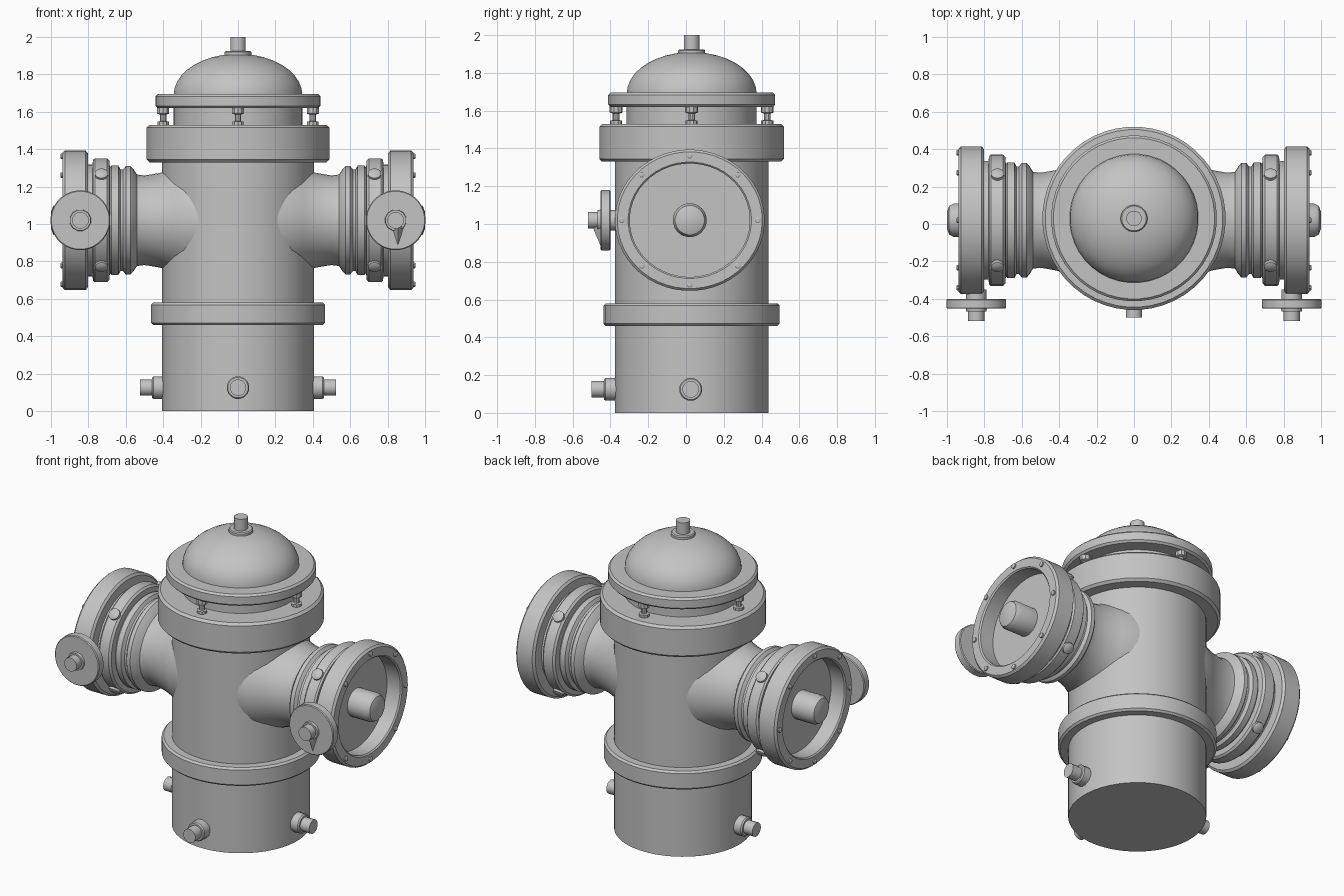
import bpy, bmesh, math
from mathutils import Matrix, Vector

cube = bpy.data.objects.get("Cube")
if cube:
    bpy.data.objects.remove(cube, do_unlink=True)

grey = bpy.data.materials.new("light_grey_metal")
grey.use_nodes = True
COLOUR = (0.55, 0.55, 0.55, 1)
grey.diffuse_color = COLOUR
grey.node_tree.nodes["Principled BSDF"].inputs["Base Color"].default_value = COLOUR

CY = 0.03      # y of the barrel axis
NY, NZ = 0.02, 1.02  # nozzle axis


def finish(name, bm):
    bmesh.ops.remove_doubles(bm, verts=bm.verts, dist=1e-5)
    bmesh.ops.recalc_face_normals(bm, faces=bm.faces)
    me = bpy.data.meshes.new(name)
    bm.to_mesh(me)
    bm.free()
    me.materials.append(grey)
    me.shade_smooth()
    me.set_sharp_from_angle(angle=math.radians(32))
    obj = bpy.data.objects.new(name, me)
    bpy.context.collection.objects.link(obj)
    return obj


def lathe(name, profile, loc, axis=(0, 0, 1), seg=48, stretch_y=1.0):
    """Turn (radius, height) points around an axis through loc, closing both ends."""
    bm = bmesh.new()
    points = [(0, profile[0][1])] + profile + [(0, profile[-1][1])]
    turn = Vector((0, 0, 1)).rotation_difference(Vector(axis)).to_matrix().to_4x4()
    place = Matrix.Translation(loc) @ Matrix.Diagonal((1, stretch_y, 1, 1)) @ turn
    rings = []
    for r, h in points:
        ring = []
        for i in range(seg):
            a = math.tau * (i + 0.5) / seg
            ring.append(bm.verts.new(place @ Vector((r * math.cos(a), r * math.sin(a), h))))
        rings.append(ring)
    for low, high in zip(rings, rings[1:]):
        for i in range(seg):
            j = (i + 1) % seg
            bm.faces.new((low[i], low[j], high[j], high[i]))
    return finish(name, bm)


def band(r, low, high, b=0.012):
    """Profile of a disc with softened rims."""
    return [(r - b, low), (r, low + b), (r, high - b), (r - b, high)]


# Barrel and its collars
centre = (0, CY, 0)
lathe("barrel", [(0.407, 0), (0.407, 1.4)], centre)
lathe("lower_collar", band(0.467, 0.46, 0.58), centre)
lathe("upper_collar", band(0.49, 1.33, 1.53, 0.015), centre)
lathe("bonnet_neck", [(0.345, 1.45), (0.345, 1.65)], centre)
lathe("bonnet_flange", band(0.443, 1.62, 1.695), centre)

# Domed bonnet with its top nut
dome = [(0.345, 1.66)]
for k in range(10):
    a = math.radians(k * 9.5)
    dome.append((0.345 * math.cos(a), 1.69 + 0.22 * math.sin(a)))
lathe("bonnet_dome", dome, centre, seg=40)
lathe("top_washer", band(0.072, 1.89, 1.925, 0.006), centre, seg=24)
lathe("top_nut", [(0.042, 1.9), (0.042, 2.0)], centre, seg=12)

# Bolts under the bonnet flange
for k in range(4):
    a = k * math.pi / 2
    lathe("bonnet_bolt", [(0.032, 1.515), (0.032, 1.547), (0.018, 1.55), (0.018, 1.585),
                          (0.034, 1.59), (0.034, 1.63)],
          (0.4 * math.cos(a), CY + 0.4 * math.sin(a), 0), seg=10)

# Drain plugs near the base: front and both sides
for side in [(0, -1, 0), (1, 0, 0), (-1, 0, 0)]:
    lathe("drain_plug", [(0.061, 0.38), (0.061, 0.452), (0.055, 0.46),
                         (0.044, 0.46), (0.044, 0.525)],
          (0, 0.025, 0.125), side, seg=16)

# Side nozzles, one per side
nozzle = [(0.32, 0.2), (0.305, 0.29), (0.275, 0.35), (0.253, 0.42), (0.24, 0.5),
          (0.245, 0.54), (0.275, 0.56), (0.29, 0.575), (0.29, 0.6), (0.272, 0.615),
          (0.272, 0.628), (0.293, 0.64), (0.293, 0.675), (0.285, 0.685),
          (0.32, 0.688), (0.332, 0.7), (0.332, 0.765), (0.325, 0.775),
          (0.3, 0.778), (0.3, 0.803), (0.36, 0.803), (0.374, 0.815),
          (0.374, 0.925), (0.362, 0.938), (0.308, 0.938), (0.3, 0.93), (0.3, 0.835)]
for s in (1, -1):
    side = "left" if s > 0 else "right"
    axis = (s, 0, 0)
    hub = (0, NY, NZ)
    lathe(side + "_nozzle", nozzle, hub, axis, stretch_y=1.06)
    lathe(side + "_cap_knob", [(0.09, 0.82), (0.09, 0.965), (0.078, 0.988), (0.045, 1.0)],
          hub, axis, seg=20)

    # Studs on the cap rim
    for k in range(8):
        a = k * math.pi / 4
        lathe(side + "_rim_stud", [(0.016, 0.92), (0.016, 0.946), (0.01, 0.95)],
              (0, NY + 0.36 * math.cos(a), NZ + 0.342 * math.sin(a)), axis, seg=8)

    # Radial bolts round the coupling ring
    for k in range(4):
        a = math.pi / 4 + k * math.pi / 2
        out = (0, math.cos(a), math.sin(a))
        lathe(side + "_coupling_bolt", [(0.036, 0.3), (0.036, 0.355), (0.022, 0.363)],
              (s * 0.73, NY, NZ), out, seg=12)

    # Valve wheel in front of the cap
    front = (0, -1, 0)
    wheel = (s * 0.843, 0, NZ)
    lathe(side + "_wheel_stem", [(0.055, 0.35), (0.055, 0.41)], wheel, front, seg=16)
    lathe(side + "_valve_wheel", band(0.16, 0.4, 0.453, 0.005), wheel, front, seg=32)
    lathe(side + "_wheel_hub", [(0.06, 0.44), (0.056, 0.468), (0.045, 0.468), (0.045, 0.518)],
          wheel, front, seg=12)

# Pointer fin on the left wheel
bm = bmesh.new()
x = 0.855
tip = bm.verts.new((x, -0.45, 0.88))
base = [bm.verts.new(c) for c in ((x - 0.045, -0.45, NZ), (x + 0.045, -0.45, NZ),
                                  (x, -0.51, NZ))]
bm.faces.new(base)
for i in range(3):
    bm.faces.new((base[i], base[(i + 1) % 3], tip))
finish("pointer_fin", bm)
